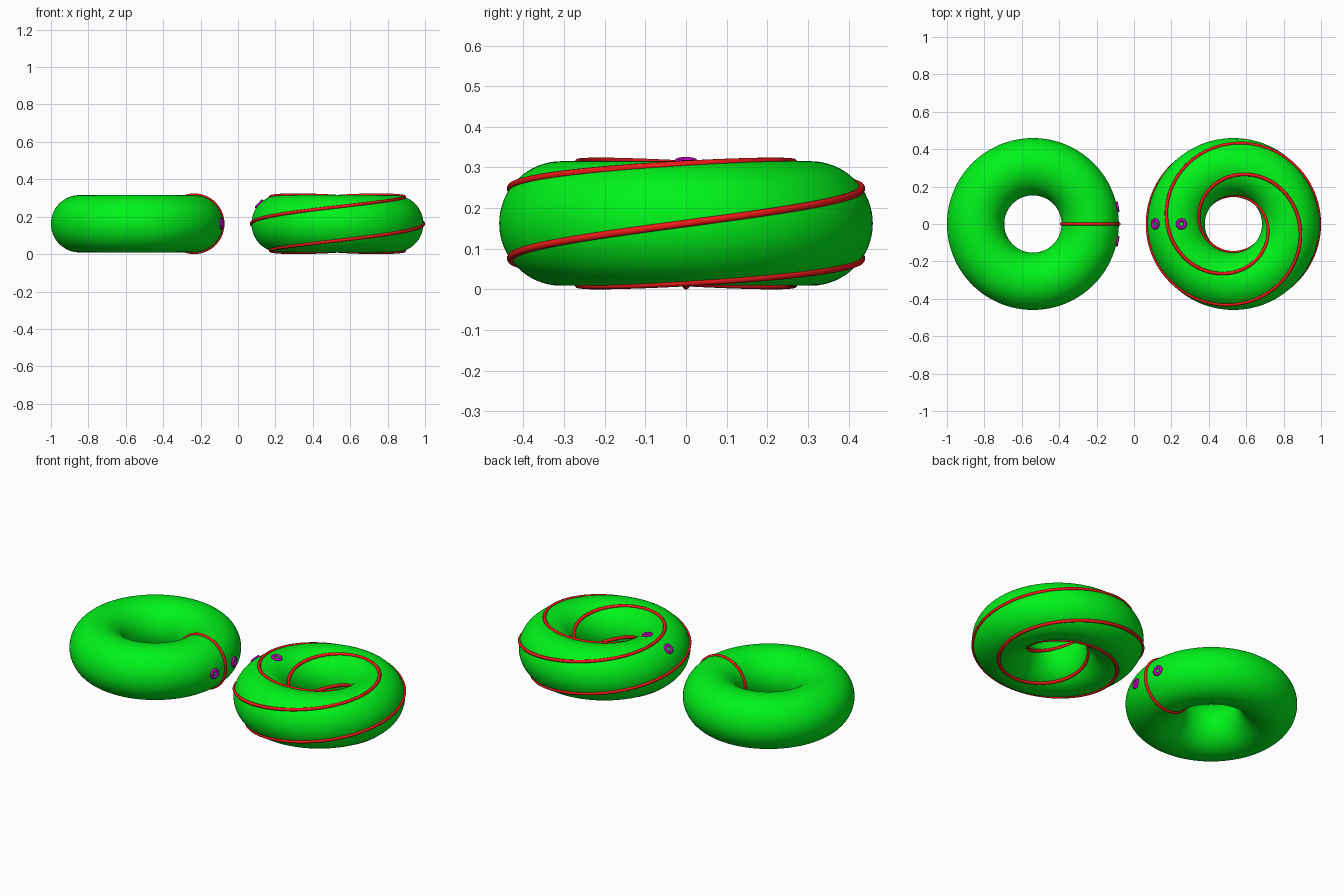
import bpy
from math import cos, sin, pi
from mathutils import Vector

if "Cube" in bpy.data.objects:
    bpy.data.objects.remove(bpy.data.objects["Cube"])

S = 0.3063                      # overall scale
R, r, tube = S, 0.5 * S, 0.03 * S
Z = r + tube
LEFT = Vector((-1 + R + r, 0, Z))
RIGHT = LEFT + Vector((3.5 * S, 0, 0))


def material(name, col):
    m = bpy.data.materials.new(name)
    m.diffuse_color = (*col, 1)
    m.use_nodes = True
    m.node_tree.nodes["Principled BSDF"].inputs["Base Color"].default_value = m.diffuse_color
    return m


GREEN = material("green", (0.0, 0.9, 0.01))
RED = material("red", (0.85, 0.01, 0.01))
PURPLE = material("purple", (0.5, 0.0, 0.5))


def torus(name, loc, major, minor, seg, mseg, mat, normal=Vector((0, 0, 1))):
    bpy.ops.mesh.primitive_torus_add(
        location=loc, rotation=normal.to_track_quat('Z', 'Y').to_euler(),
        major_radius=major, minor_radius=minor,
        major_segments=seg, minor_segments=mseg)
    o = bpy.context.object
    o.name = name
    o.data.materials.append(mat)
    bpy.ops.object.shade_smooth()
    return o


def normal_at(phi, theta):
    return Vector((cos(theta) * cos(phi), cos(theta) * sin(phi), sin(theta)))


def on_torus(centre, phi, theta):
    return centre + R * Vector((cos(phi), sin(phi), 0)) + r * normal_at(phi, theta)


def closed_curve(name, centre, p, q, n):
    # tube winding p times round the axis and q times round the section
    cu = bpy.data.curves.new(name, 'CURVE')
    cu.dimensions = '3D'
    cu.bevel_depth = tube
    cu.bevel_resolution = 3
    sp = cu.splines.new('POLY')
    sp.points.add(n - 1)
    for i, pt in enumerate(sp.points):
        t = 2 * pi * i / n
        pt.co = (*on_torus(centre, p * t, q * t), 1)
    sp.use_cyclic_u = True
    sp.use_smooth = True
    o = bpy.data.objects.new(name, cu)
    bpy.context.collection.objects.link(o)
    cu.materials.append(RED)


# Green ring bodies
torus("left_ring", LEFT, R, r, 128, 64, GREEN)
torus("right_ring", RIGHT, R, r, 128, 64, GREEN)

# Red curves: section loop on the left, five-by-two winding on the right
closed_curve("section_loop", LEFT, 0, 1, 96)
closed_curve("winding_loop", RIGHT, 5, 2, 500)

# Small purple marker rings either side of each red curve
markers = [(LEFT, 0.2, 0), (LEFT, -0.2, 0),
           (RIGHT, pi, 0.4 * pi - 0.5), (RIGHT, pi, 0.4 * pi + 0.5)]
for i, (c, phi, theta) in enumerate(markers):
    torus(f"marker_ring_{i + 1}", on_torus(c, phi, theta), 0.021, 0.009,
          24, 10, PURPLE, normal_at(phi, theta))
